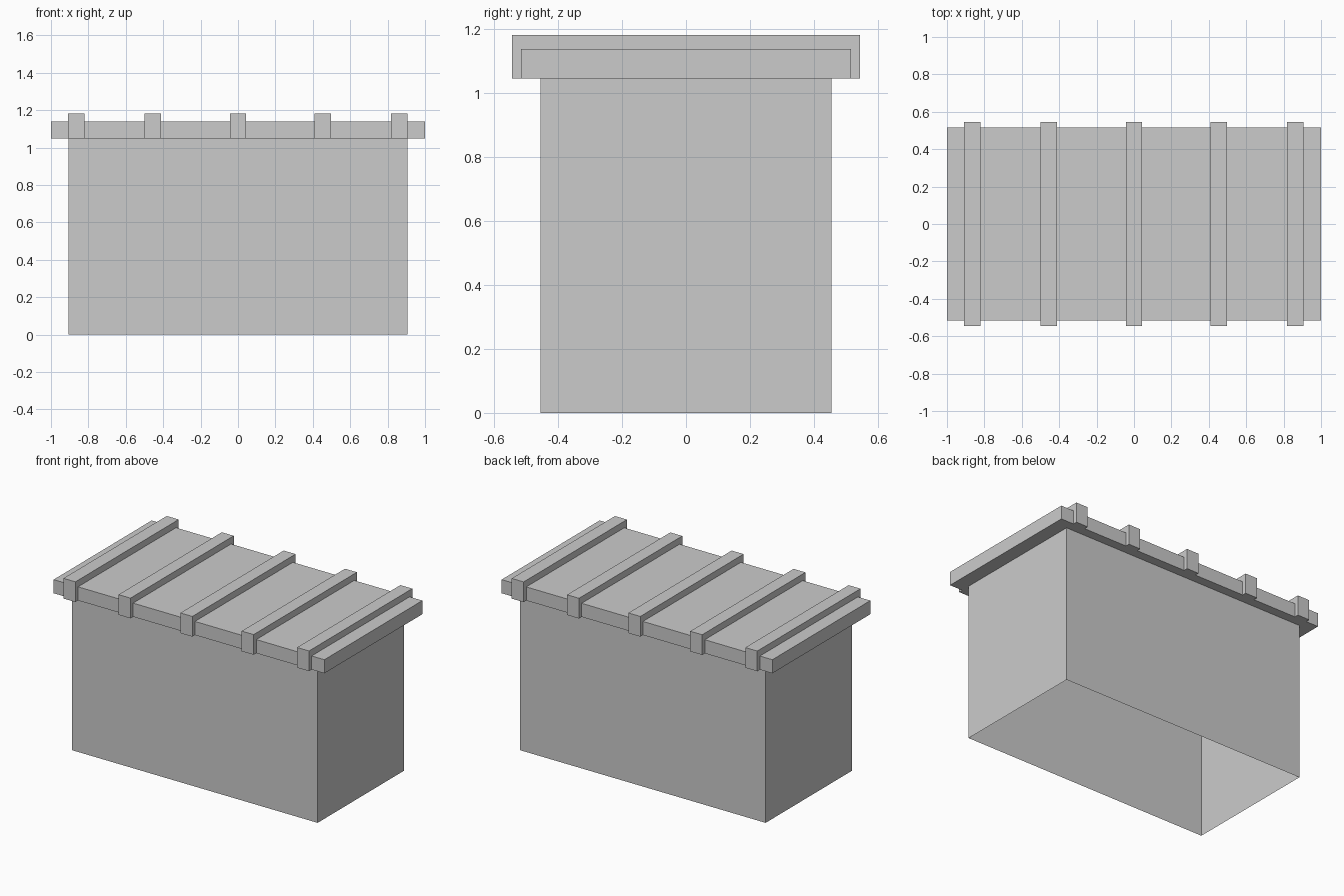
import bpy, bmesh

if "Cube" in bpy.data.objects:
    bpy.data.objects.remove(bpy.data.objects["Cube"])


def box(name, x0, x1, y, z0, z1, open_ends=False):
    """Axis-aligned box, symmetric in y; optionally without top and bottom."""
    bm = bmesh.new()
    bmesh.ops.create_cube(bm, size=1)
    for v in bm.verts:
        v.co = (x1 if v.co.x > 0 else x0,
                y if v.co.y > 0 else -y,
                z1 if v.co.z > 0 else z0)
    bm.normal_update()
    if open_ends:
        caps = [f for f in bm.faces if abs(f.normal.z) > 0.9]
        bmesh.ops.delete(bm, geom=caps, context='FACES_ONLY')
    mesh = bpy.data.meshes.new(name)
    bm.to_mesh(mesh)
    bm.free()
    obj = bpy.data.objects.new(name, mesh)
    bpy.context.collection.objects.link(obj)
    return obj


LID_BOTTOM = 1.047

# Thin-walled body, open underneath and closed above by the lid
box("body_walls", -0.907, 0.907, 0.455, 0, LID_BOTTOM, open_ends=True)

# Overhanging lid slab
box("lid", -1, 1, 0.517, LID_BOTTOM, 1.138)

# Battens wrapping over the lid from front to back
for i, x in enumerate((-0.864, -0.457, 0, 0.453, 0.862)):
    box(f"lid_batten_{i + 1}", x - 0.044, x + 0.044, 0.545, LID_BOTTOM, 1.182)
